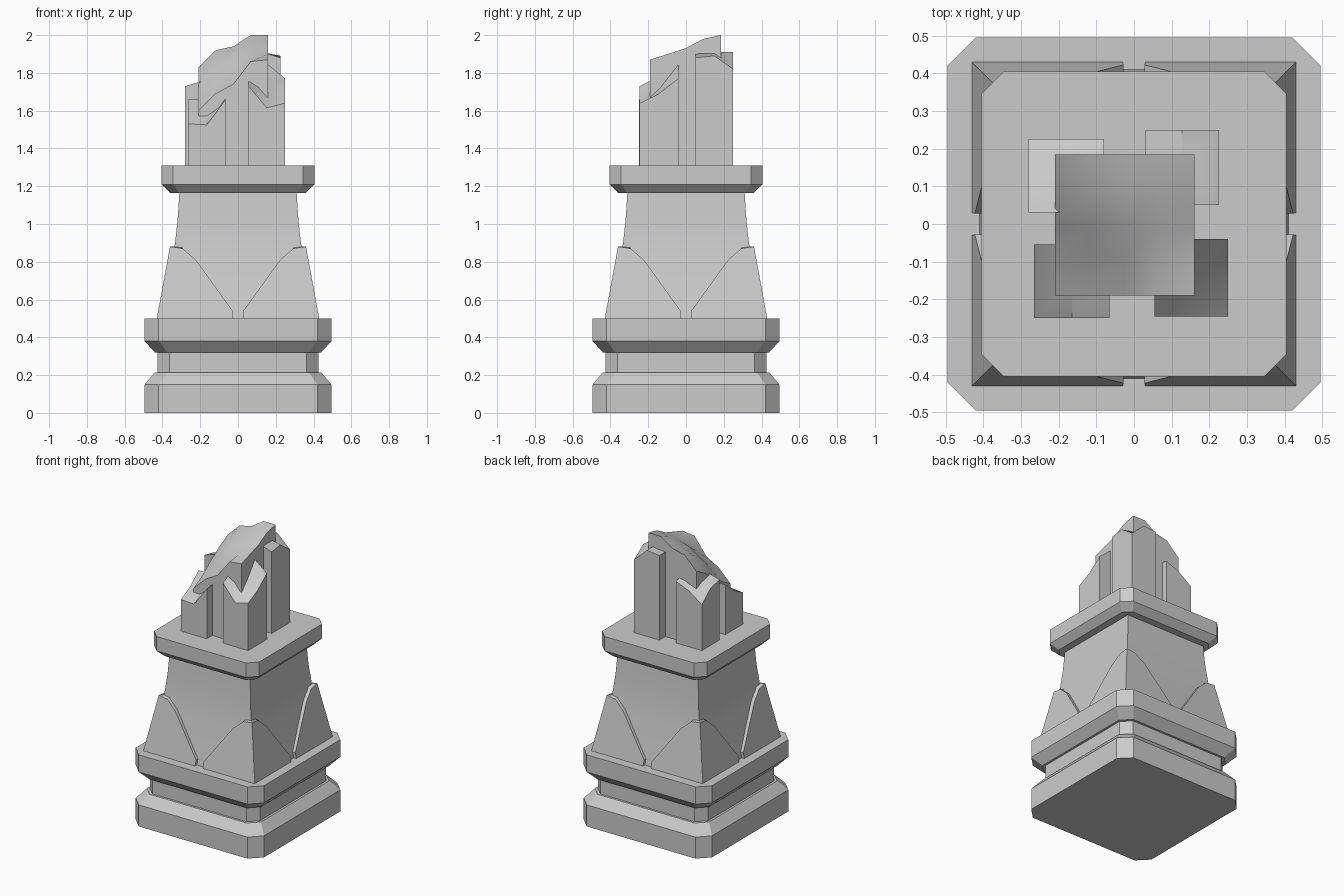
import bpy, bmesh, math

cube = bpy.data.objects.get("Cube")
if cube:
    bpy.data.objects.remove(cube, do_unlink=True)

stone = bpy.data.materials.new("grey_stone")
stone.use_nodes = True
GREY = (0.6, 0.6, 0.6, 1)
stone.diffuse_color = GREY
stone.node_tree.nodes["Principled BSDF"].inputs["Base Color"].default_value = GREY


def finish(name, bm, smooth=None):
    bmesh.ops.recalc_face_normals(bm, faces=bm.faces)
    mesh = bpy.data.meshes.new(name)
    bm.to_mesh(mesh)
    bm.free()
    mesh.materials.append(stone)
    obj = bpy.data.objects.new(name, mesh)
    bpy.context.collection.objects.link(obj)
    if smooth:
        bpy.ops.object.select_all(action='DESELECT')
        obj.select_set(True)
        bpy.context.view_layer.objects.active = obj
        bpy.ops.object.shade_smooth_by_angle(angle=math.radians(smooth))
    return obj


def outline(half, cut):
    """Square outline, with cut corners when cut is above zero."""
    pts = []
    for sx, sy, flip in ((1, -1, 0), (1, 1, 1), (-1, 1, 0), (-1, -1, 1)):
        pair = [(sx * (half - cut), sy * half), (sx * half, sy * (half - cut))]
        if flip:
            pair.reverse()
        pts += pair if cut else pair[:1]
    return pts


def stack(name, profile, smooth=None):
    """Loft square outlines through (half width, corner cut, height)."""
    bm = bmesh.new()
    rings = [[bm.verts.new((x, y, z)) for x, y in outline(h, c)] for h, c, z in profile]
    for low, high in zip(rings, rings[1:]):
        for i in range(len(low)):
            j = (i + 1) % len(low)
            bm.faces.new((low[i], low[j], high[j], high[i]))
    bm.faces.new(rings[0])
    bm.faces.new(rings[-1])
    return finish(name, bm, smooth)


def broken_pier(name, x0, x1, y0, y1, rows):
    """Square pier with a jagged top; rows of heights run front to back."""
    bm = bmesh.new()
    n, m = len(rows), len(rows[0])

    def layer(height):
        return [[bm.verts.new((x0 + (x1 - x0) * i / (m - 1),
                               y0 + (y1 - y0) * j / (n - 1), height(i, j)))
                 for i in range(m)] for j in range(n)]

    floor = layer(lambda i, j: 1.3)
    top = layer(lambda i, j: rows[j][i])
    for g in (floor, top):
        for j in range(n - 1):
            for i in range(m - 1):
                bm.faces.new((g[j][i], g[j][i + 1], g[j + 1][i + 1], g[j + 1][i]))

    def rim(g):
        return (g[0] + [r[-1] for r in g[1:-1]] + g[-1][::-1]
                + [r[0] for r in g[-2:0:-1]])

    a, b = rim(floor), rim(top)
    for i in range(len(a)):
        j = (i + 1) % len(a)
        bm.faces.new((a[i], a[j], b[j], b[i]))
    return finish(name, bm, 35)


# Stepped plinth and cap slab
stack("plinth", [(.495, .075, 0), (.495, .075, .15), (.44, .065, .215), (.425, .062, .215),
                 (.425, .062, .32), (.44, .065, .32), (.495, .075, .38), (.495, .075, .5)])
stack("cap_slab", [(.36, .05, 1.165), (.405, .06, 1.21), (.405, .06, 1.31)])

# Flared pedestal body
stack("pedestal_body", [(.41, 0, .5), (.38, 0, .65), (.35, 0, .8), (.333, 0, .9),
                        (.32, 0, 1.02), (.31, 0, 1.17)], 40)

# Arched leaf wrapped around each pedestal corner: (distance from corner, height)
ARCH = [(0, .88), (.07, .87), (.15, .81), (.25, .7), (.34, .6), (.395, .54), (.4, .5)]


def corner_leaf(name, sx, sy):
    bm = bmesh.new()

    def flare(z):
        return .43 - .07 * (z - .5) / .38

    def vert(d, z, swap, inset=0):
        a, b = max(flare(z) - d, .02), flare(z) - inset
        if d == 0:
            a = b
        return bm.verts.new((sx * (b if swap else a), sy * (a if swap else b), z))

    for swap in (False, True):
        outer = [vert(d, z, swap) for d, z in ARCH]
        inner = [vert(d, z, swap, .08) for d, z in ARCH]
        edge = [vert(0, z, swap) for d, z in ARCH[1:]]
        bm.faces.new((outer[0], outer[1], edge[0]))
        for i in range(1, len(ARCH) - 1):
            bm.faces.new((outer[i], outer[i + 1], edge[i], edge[i - 1]))
        for i in range(len(ARCH) - 1):
            bm.faces.new((outer[i], outer[i + 1], inner[i + 1], inner[i]))
    bmesh.ops.remove_doubles(bm, verts=bm.verts, dist=.0005)
    # Point the faces outward from the pedestal
    return finish(name, bm, 30)


for side, sx in (("left", 1), ("right", -1)):
    for end, sy in (("front", -1), ("back", 1)):
        corner_leaf(f"{end}_{side}_corner_leaf", sx, sy)

# Broken shaft and its four corner piers
broken_pier("shaft", -.21, .16, -.19, .185,
            [(1.6, 1.69, 1.74, 1.86, 1.87), (1.65, 1.73, 1.81, 1.87, 1.9),
             (1.72, 1.82, 1.88, 1.91, 1.93), (1.78, 1.88, 1.92, 1.96, 1.98),
             (1.83, 1.92, 1.94, 2, 2)])
broken_pier("front_right_pier", -.265, -.065, -.25, -.055,
            [(1.53, 1.525, 1.66), (1.58, 1.6, 1.67), (1.66, 1.66, 1.68)])
broken_pier("front_left_pier", .055, .25, -.245, -.04,
            [(1.73, 1.615, 1.64), (1.78, 1.72, 1.69), (1.86, 1.85, 1.77)])
broken_pier("back_right_pier", -.28, -.08, .03, .225,
            [(1.73, 1.76, 1.78), (1.71, 1.74, 1.76), (1.63, 1.7, 1.74)])
broken_pier("back_left_pier", .03, .225, .05, .25,
            [(1.9, 1.91, 1.88), (1.9, 1.91, 1.89), (1.9, 1.91, 1.82)])
